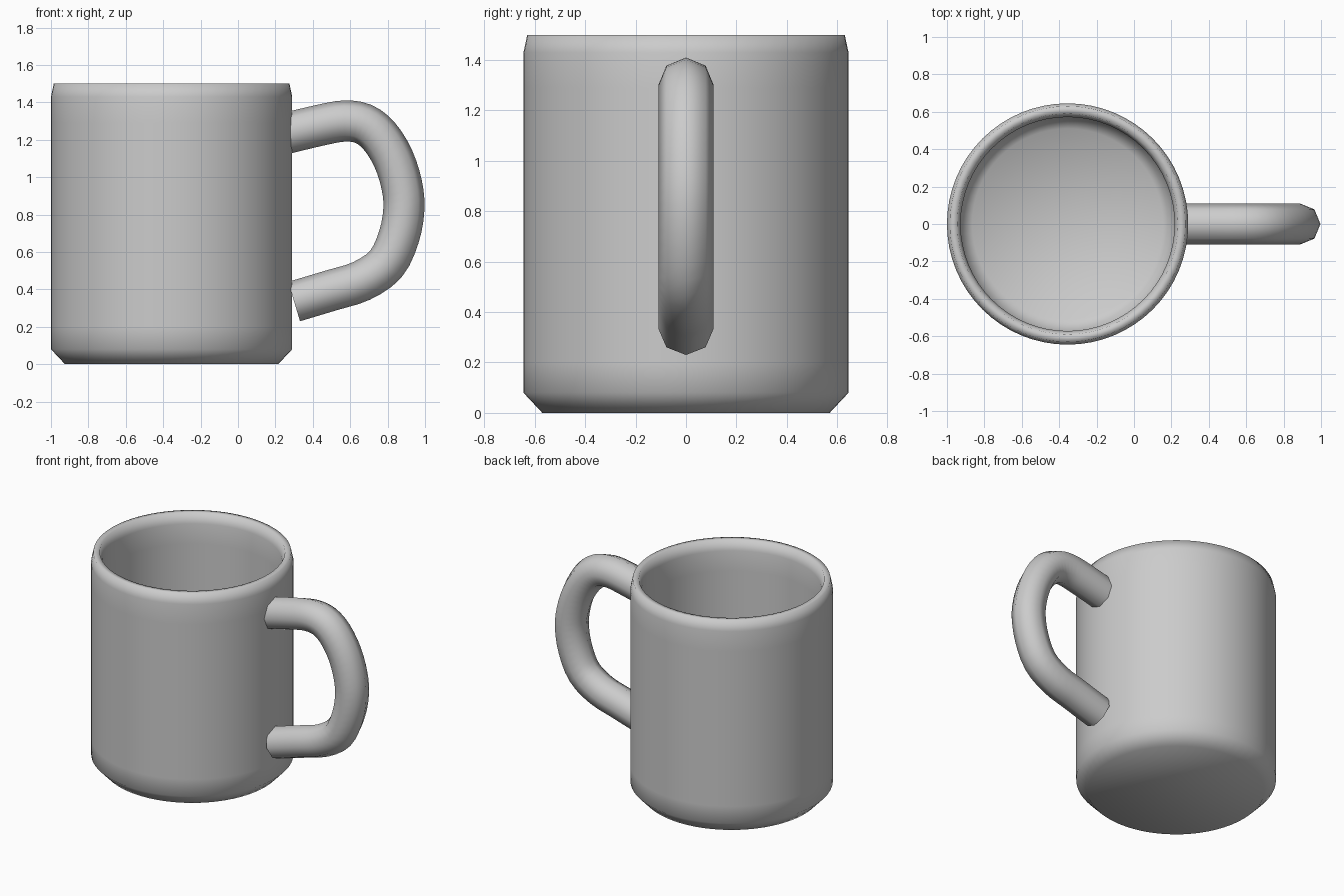
import bpy, bmesh, math
from mathutils import Vector

if "Cube" in bpy.data.objects:
    bpy.data.objects.remove(bpy.data.objects["Cube"])

SEGMENTS = 64
CENTRE_X = -0.355


def make_object(name, bm, angle):
    bmesh.ops.recalc_face_normals(bm, faces=bm.faces)
    mesh = bpy.data.meshes.new(name)
    bm.to_mesh(mesh)
    bm.free()
    obj = bpy.data.objects.new(name, mesh)
    bpy.context.collection.objects.link(obj)
    bpy.ops.object.select_all(action='DESELECT')
    obj.select_set(True)
    bpy.context.view_layer.objects.active = obj
    bpy.ops.object.shade_smooth_by_angle(angle=math.radians(angle))
    return obj


def bridge_rings(bm, rings):
    for a, b in zip(rings, rings[1:]):
        n = len(a)
        for i in range(n):
            j = (i + 1) % n
            bm.faces.new((a[i], a[j], b[j], b[i]))
    bm.faces.new(rings[0])
    bm.faces.new(rings[-1])


def catmull(points, steps):
    pts = [2 * points[0] - points[1]] + points + [2 * points[-1] - points[-2]]
    out = []
    for p0, p1, p2, p3 in zip(pts, pts[1:], pts[2:], pts[3:]):
        for s in range(steps):
            t = s / steps
            out.append(0.5 * (2 * p1 + (p2 - p0) * t
                              + (2 * p0 - 5 * p1 + 4 * p2 - p3) * t * t
                              + (3 * p1 - p0 - 3 * p2 + p3) * t ** 3))
    return out + [points[-1]]


# Cup: one lathed profile, outside bottom -> rim -> inside floor
profile = [(0.57, 0), (0.645, 0.08), (0.645, 0.2), (0.645, 1.29),
           (0.645, 1.43), (0.63, 1.5), (0.59, 1.5), (0.572, 1.43),
           (0.572, 1.29), (0.572, 0.2), (0.572, 0.14), (0.51, 0.08)]
bm = bmesh.new()
rings = []
for r, z in profile:
    rings.append([bm.verts.new((CENTRE_X + r * math.cos(2 * math.pi * i / SEGMENTS),
                                r * math.sin(2 * math.pi * i / SEGMENTS), z))
                  for i in range(SEGMENTS)])
bridge_rings(bm, rings)
make_object("cup", bm, 80)

# Handle: octagonal tube swept along a curved path in the XZ plane
path = [Vector((x, 0, z)) for x, z in [
    (0.26, 1.235), (0.45, 1.28), (0.57, 1.3), (0.67, 1.285), (0.755, 1.22),
    (0.83, 1.1), (0.875, 0.96), (0.887, 0.83), (0.86, 0.68), (0.79, 0.535),
    (0.66, 0.445), (0.5, 0.395), (0.3, 0.335)]]
path = catmull(path, 3)
bm = bmesh.new()
rings = []
for k, p in enumerate(path):
    tangent = (path[min(k + 1, len(path) - 1)] - path[max(k - 1, 0)]).normalized()
    side = Vector((0, 1, 0))
    out = tangent.cross(side)
    rings.append([bm.verts.new(p + 0.11 * (math.cos(a) * side + math.sin(a) * out))
                  for a in (math.pi * i / 4 for i in range(8))])
bridge_rings(bm, rings)
make_object("handle", bm, 60)
